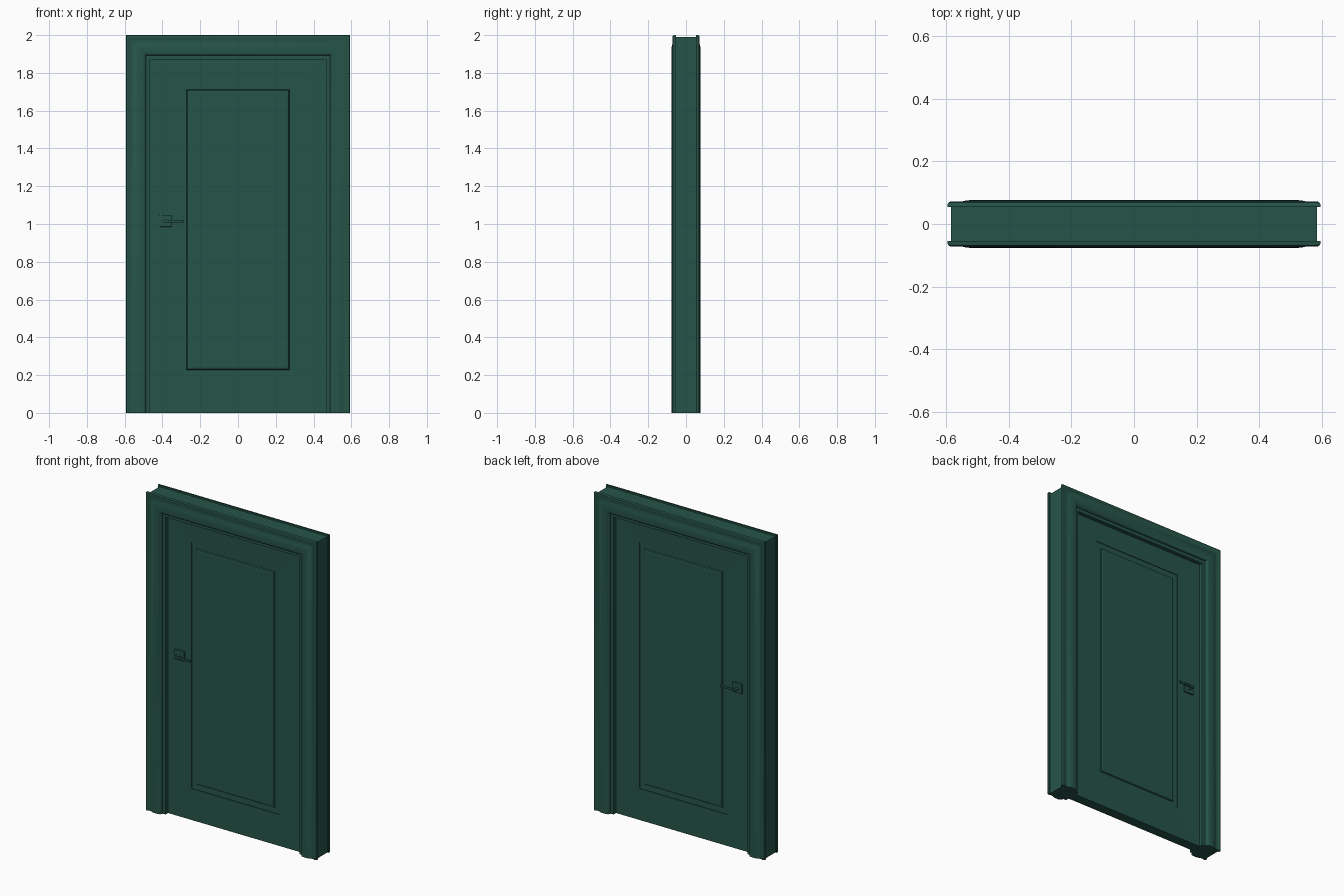
import bpy, bmesh, math
from mathutils import Matrix

if "Cube" in bpy.data.objects:
    bpy.data.objects.remove(bpy.data.objects["Cube"])

W, H = 0.594, 2.0      # half width and height of the casing

green = bpy.data.materials.new("dark_green")
green.diffuse_color = (0.0194, 0.0887, 0.0648, 1)
green.use_nodes = True
green.node_tree.nodes["Principled BSDF"].inputs["Base Color"].default_value = green.diffuse_color


def finish(name, bm, smooth=False):
    bmesh.ops.recalc_face_normals(bm, faces=bm.faces)
    me = bpy.data.meshes.new(name)
    bm.to_mesh(me)
    bm.free()
    me.materials.append(green)
    if smooth:
        me.shade_smooth()
        me.set_sharp_from_angle(angle=math.radians(35))
    ob = bpy.data.objects.new(name, me)
    bpy.context.collection.objects.link(ob)
    return ob


def loft(name, rings, closed, smooth=False):
    """Join rings of points with quads and cap both ends."""
    bm = bmesh.new()
    vs = [[bm.verts.new(p) for p in r] for r in rings]
    n = len(vs[0])
    for a, b in zip(vs, vs[1:]):
        for i in range(n):
            j = (i + 1) % n
            bm.faces.new((a[i], a[j], b[j], b[i]))
    bm.faces.new(vs[0])
    bm.faces.new(vs[-1])
    return finish(name, bm, smooth)


def surround(name, profile, smooth=False):
    """Sweep a closed (inset, y) profile up, over and down the doorway with mitred corners."""
    path = [(-1, 0), (-1, 1), (1, 1), (1, 0)]
    rings = [[(sx * (W - d), y, top * (H - d)) for d, y in profile] for sx, top in path]
    return loft(name, rings, True, smooth)


def box(name, x0, x1, y0, y1, z0, z1, bevel=0.0):
    bm = bmesh.new()
    m = Matrix.Translation(((x0 + x1) / 2, (y0 + y1) / 2, (z0 + z1) / 2)) @ \
        Matrix.Diagonal((x1 - x0, abs(y1 - y0), z1 - z0, 1))
    bmesh.ops.create_cube(bm, size=1, matrix=m)
    if bevel:
        bmesh.ops.bevel(bm, geom=bm.edges[:], offset=bevel, segments=2, profile=0.5,
                        affect='EDGES')
    return finish(name, bm)


# Jamb lining the opening
surround("jamb", [(0.010, -0.055), (0.129, -0.055), (0.129, 0.055), (0.010, 0.055)])

# Moulded casing on each face: outer lip, shallow cove, broad rounded band
moulding = [(0.0, 0.054), (0.0, 0.064), (0.003, 0.069), (0.008, 0.071), (0.014, 0.070),
            (0.020, 0.067), (0.030, 0.066), (0.040, 0.068), (0.050, 0.073), (0.060, 0.0755),
            (0.075, 0.076), (0.090, 0.0755), (0.099, 0.073), (0.105, 0.068),
            (0.108, 0.061), (0.108, 0.054)]
for side, s in (("front", -1), ("back", 1)):
    surround(side + "_casing", [(d, s * y) for d, y in moulding], True)

# Door leaf: mitred border, flat margin and raised centre panel on both faces
steps = [(0.258, 0.242, 1.698, 0.031), (0.268, 0.232, 1.708, 0.029),
         (0.272, 0.228, 1.712, 0.022), (0.305, 0.195, 1.745, 0.023),
         (0.305, 0.195, 1.745, 0.027), (0.465, 0.0, 1.88, 0.031)]


def ring(hx, z0, z1, y):
    return [(-hx, y, z0), (hx, y, z0), (hx, y, z1), (-hx, y, z1)]


loft("door_leaf",
     [ring(a, b, c, -y) for a, b, c, y in steps] +
     [ring(a, b, c, y) for a, b, c, y in reversed(steps)], True)

# Lever handles on both faces
for side, s in (("front", -1), ("back", 1)):
    box(side + "_rose", -0.415, -0.350, s * 0.028, s * 0.039, 0.985, 1.047, 0.002)
    box(side + "_lever", -0.395, -0.285, s * 0.060, s * 0.070, 1.008, 1.022, 0.003)
    bm = bmesh.new()
    bmesh.ops.create_cone(bm, cap_ends=True, segments=16, radius1=0.009, radius2=0.009,
                          depth=0.032,
                          matrix=Matrix.Translation((-0.384, s * 0.050, 1.015)) @
                          Matrix.Rotation(math.pi / 2, 4, 'X'))
    finish(side + "_spindle", bm, True)
